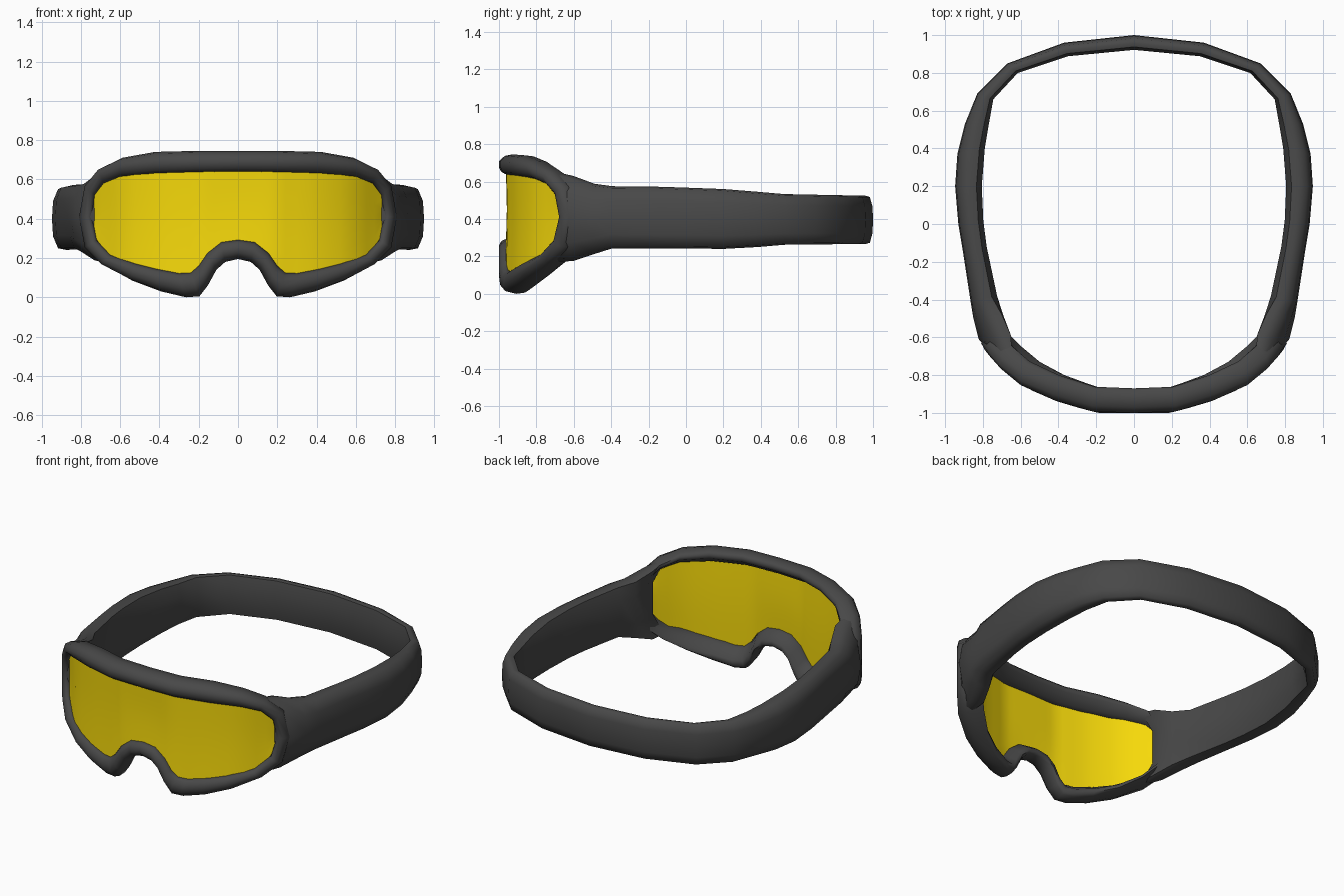
import bpy, bmesh, math

if "Cube" in bpy.data.objects:
    bpy.data.objects.remove(bpy.data.objects["Cube"])


def material(name, color):
    m = bpy.data.materials.new(name)
    m.diffuse_color = color
    m.use_nodes = True
    m.node_tree.nodes["Principled BSDF"].inputs["Base Color"].default_value = m.diffuse_color
    return m


RUBBER = material("charcoal_rubber", (0.065, 0.065, 0.065, 1))
YELLOW = material("yellow_lens", (0.93, 0.7, 0.003, 1))


def lerp_table(table, x):
    for (x0, y0), (x1, y1) in zip(table, table[1:]):
        if x <= x1:
            return y0 + (y1 - y0) * (x - x0) / (x1 - x0)
    return table[-1][1]


def finish(name, bm, mat, angle):
    bmesh.ops.recalc_face_normals(bm, faces=bm.faces)
    me = bpy.data.meshes.new(name)
    bm.to_mesh(me)
    bm.free()
    ob = bpy.data.objects.new(name, me)
    bpy.context.collection.objects.link(ob)
    me.materials.append(mat)
    bpy.ops.object.select_all(action='DESELECT')
    ob.select_set(True)
    bpy.context.view_layer.objects.active = ob
    bpy.ops.object.shade_smooth_by_angle(angle=math.radians(angle))
    return ob


def loft(rings, closed):
    bm = bmesh.new()
    vs = [[bm.verts.new(p) for p in r] for r in rings]
    n = len(vs[0])
    for i in range(len(vs) if closed else len(vs) - 1):
        a, b = vs[i], vs[(i + 1) % len(vs)]
        for j in range(n):
            k = (j + 1) % n
            bm.faces.new((a[j], a[k], b[k], b[j]))
    if not closed:
        bm.faces.new(vs[0])
        bm.faces.new(vs[-1])
    return bm


# Wrap-around curve of the face, seen from above
FACE = [(0, -1), (0.19, -1), (0.38, -0.95), (0.6, -0.86), (0.72, -0.77), (0.84, -0.63)]


def wrap(x, z, d, t):
    """Point at depth d behind the face curve: straight back first, then along the normal."""
    ax, h = abs(x), 0.07
    lo, hi = max(ax - h, 0), min(ax + h, 0.84)
    slope = (lerp_table(FACE, hi) - lerp_table(FACE, lo)) / (hi - lo)
    ln = math.hypot(1, slope)
    front = min(d, 0.05)
    low = min(1, max(0, (0.4 - z) / 0.25))
    back = (d - front) * (1 + (0.4 + 0.9 * low) * ax * ax)
    sink = 0.05 * t * max(0, (ax - 0.5) / 0.24)
    y = lerp_table(FACE, ax) + front + back / ln + sink
    return (math.copysign(ax - back * slope / ln, x) if ax > 1e-6 else 0, y, z)


# Frame: section swept between outer outline and lens opening
OUTER = [(0, .745), (.22, .745), (.43, .74), (.60, .71), (.715, .655), (.785, .57), (.815, .41),
         (.785, .25), (.70, .165), (.55, .085), (.40, .03), (.27, .0), (.20, .005),
         (.155, .06), (.11, .14), (.065, .18), (0, .195)]
INNER = [(0, .64), (.22, .638), (.42, .632), (.60, .615), (.685, .58), (.73, .52), (.742, .41),
         (.72, .29), (.65, .215), (.52, .17), (.42, .145), (.30, .122), (.24, .125),
         (.20, .16), (.155, .225), (.085, .28), (0, .292)]
SECTION = [(1, .033), (.88, .012), (.65, 0), (.35, 0), (.08, .03), (0, .07),
           (.05, .115), (.2, .13), (.45, .125), (.85, .07)]
pairs = list(zip(OUTER, INNER))
pairs += [((-o[0], o[1]), (-i[0], i[1])) for o, i in pairs[-2:0:-1]]
rings = [[wrap(o[0] + (i[0] - o[0]) * t, o[1] + (i[1] - o[1]) * t, d, t)
          for t, d in SECTION] for o, i in pairs]
finish("goggle_frame", loft(rings, True), RUBBER, 60)

# Lens: curved sheet filling the opening
TOP = INNER[:7]
BOTTOM = INNER[:5:-1]
cols = [0, .04, .085, .12, .155, .2, .24, .30, .36, .42, .52, .6, .65, .69, .725, .745]
cols = [-x for x in cols[:0:-1]] + cols
bm = bmesh.new()
ROWS = 6
grid = []
for x in cols:
    z1 = lerp_table(TOP, abs(x)) + 0.006
    z0 = lerp_table(BOTTOM, abs(x)) - 0.006
    grid.append([bm.verts.new(wrap(x, z0 + (z1 - z0) * r / ROWS,
                                   0.043 + 0.005 * math.sin(math.pi * r / ROWS), 1))
                 for r in range(ROWS + 1)])
for a, b in zip(grid, grid[1:]):
    for r in range(ROWS):
        bm.faces.new((a[r], b[r], b[r + 1], a[r + 1]))
lens = finish("lens", bm, YELLOW, 60)
sol = lens.modifiers.new("thickness", 'SOLIDIFY')
sol.thickness = 0.012
sol.offset = 0
sol.use_rim = False

# Head strap: outer xy, inner xy, bottom z, top z; flares where it meets the frame
STRAP = [(.78, -.66, .71, -.645, .17, .655), (.822, -.61, .69, -.56, .175, .63),
         (.85, -.5, .70, -.48, .213, .588), (.865, -.41, .725, -.38, .243, .575),
         (.905, -.15, .78, -.12, .243, .572), (.93, 0, .798, .02, .242, .567),
         (.947, .2, .806, .2, .24, .56), (.935, .37, .79, .4, .25, .545),
         (.895, .53, .77, .52, .262, .533), (.83, .69, .745, .66, .264, .53),
         (.67, .85, .615, .80, .265, .527), (.37, .96, .35, .888, .265, .525),
         (0, 1, 0, .922, .265, .525)]
# how far the top and bottom edges of the first stations curl in and forward
CURL = [(.085, .06), (.07, .02), (.035, 0)]
BAND = [(0, .28), (0, .72), (.2, .98), (.45, 1), (.78, .97), (.96, .78), (1, .5),
        (.96, .22), (.78, .03), (.45, 0), (.2, .02)]
rings = []
for i, (xo, yo, xi, yi, z0, z1) in enumerate(STRAP):
    cx, cy = CURL[i] if i < len(CURL) else (0, 0)
    rings.append([(xi + (xo - xi) * t - cx * (2 * s - 1) ** 2,
                   yi + (yo - yi) * t - cy * (2 * s - 1) ** 2,
                   z0 + (z1 - z0) * s) for t, s in BAND])
rings += [[(-x, y, z) for x, y, z in r] for r in rings[-2::-1]]
finish("head_strap", loft(rings, False), RUBBER, 60)
